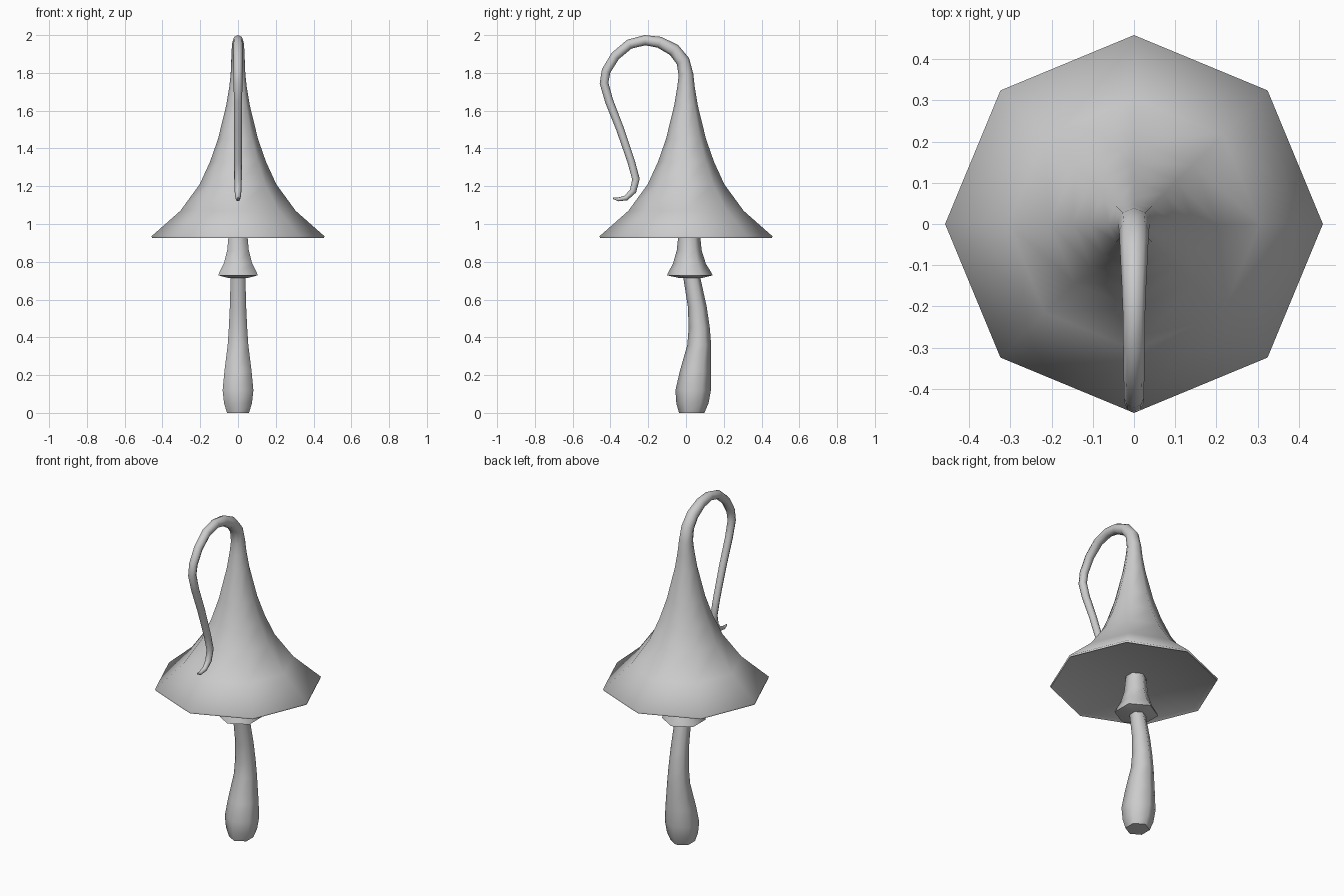
import bpy, bmesh, math
from mathutils import Vector

if "Cube" in bpy.data.objects:
    bpy.data.objects.remove(bpy.data.objects["Cube"])


def loft(name, rings, sides, phase, flat):
    """Skin rings (y, z, radius); the first `flat` rings lie level, the rest follow the path."""
    bm = bmesh.new()
    pts = [Vector((0, y, z)) for y, z, r in rings]
    loops = []
    for i, (y, z, r) in enumerate(rings):
        if i < flat:
            side = Vector((0, 1, 0))
        else:
            t = (pts[min(i + 1, len(pts) - 1)] - pts[i - 1]).normalized()
            side = Vector((0, t.z, -t.y))
        loop = []
        for k in range(sides):
            a = phase + 2 * math.pi * k / sides
            loop.append(bm.verts.new(pts[i] + r * (math.cos(a) * Vector((1, 0, 0)) + math.sin(a) * side)))
        loops.append(loop)
    for a, b in zip(loops, loops[1:]):
        for k in range(sides):
            n = (k + 1) % sides
            bm.faces.new((a[k], a[n], b[n], b[k]))
    bm.faces.new(loops[0][::-1])
    bm.faces.new(loops[-1])
    bmesh.ops.recalc_face_normals(bm, faces=bm.faces)
    me = bpy.data.meshes.new(name)
    bm.to_mesh(me)
    bm.free()
    ob = bpy.data.objects.new(name, me)
    bpy.context.collection.objects.link(ob)
    bpy.ops.object.select_all(action='DESELECT')
    ob.select_set(True)
    bpy.context.view_layer.objects.active = ob
    bpy.ops.object.shade_smooth_by_angle(angle=math.radians(65))
    return ob


# Cap: shallow underside, rim, flared bell
bell = [(0, 0.96, 0.05), (0, 0.935, 0.435), (0, 0.925, 0.455), (0, 0.935, 0.458),
        (0, 1.07, 0.305), (0, 1.21, 0.203), (0, 1.33, 0.148), (0, 1.45, 0.106),
        (0, 1.63, 0.062), (0, 1.72, 0.047)]
# Curled tip of the cap
tip = [(0, 1.79, 0.039), (-0.016, 1.862, 0.036), (-0.063, 1.921, 0.034),
       (-0.14, 1.962, 0.030), (-0.217, 1.973, 0.027), (-0.30, 1.952, 0.026),
       (-0.375, 1.889, 0.025), (-0.423, 1.81, 0.024), (-0.434, 1.746, 0.023),
       (-0.407, 1.651, 0.022), (-0.349, 1.503, 0.021), (-0.291, 1.333, 0.020),
       (-0.265, 1.238, 0.020), (-0.28, 1.175, 0.018), (-0.317, 1.138, 0.014),
       (-0.36, 1.13, 0.010), (-0.386, 1.137, 0.004)]
loft("cap", bell + tip, 8, 0, len(bell))

# Stem: curved, bulging at the foot
stem = [(0.03, 0, 0.067), (0.034, 0.05, 0.085), (0.038, 0.12, 0.094), (0.05, 0.22, 0.083),
        (0.07, 0.36, 0.063), (0.07, 0.45, 0.056), (0.06, 0.56, 0.05), (0.03, 0.72, 0.045)]
loft("stem", stem, 6, math.pi / 2, len(stem))

# Skirt: flared collar under the cap
skirt = [(0.025, 0.713, 0.055), (0.02, 0.728, 0.12), (0.02, 0.738, 0.117), (0.018, 0.79, 0.087),
         (0.017, 0.86, 0.066), (0.017, 0.965, 0.055)]
loft("skirt", skirt, 6, math.pi / 2, len(skirt))
